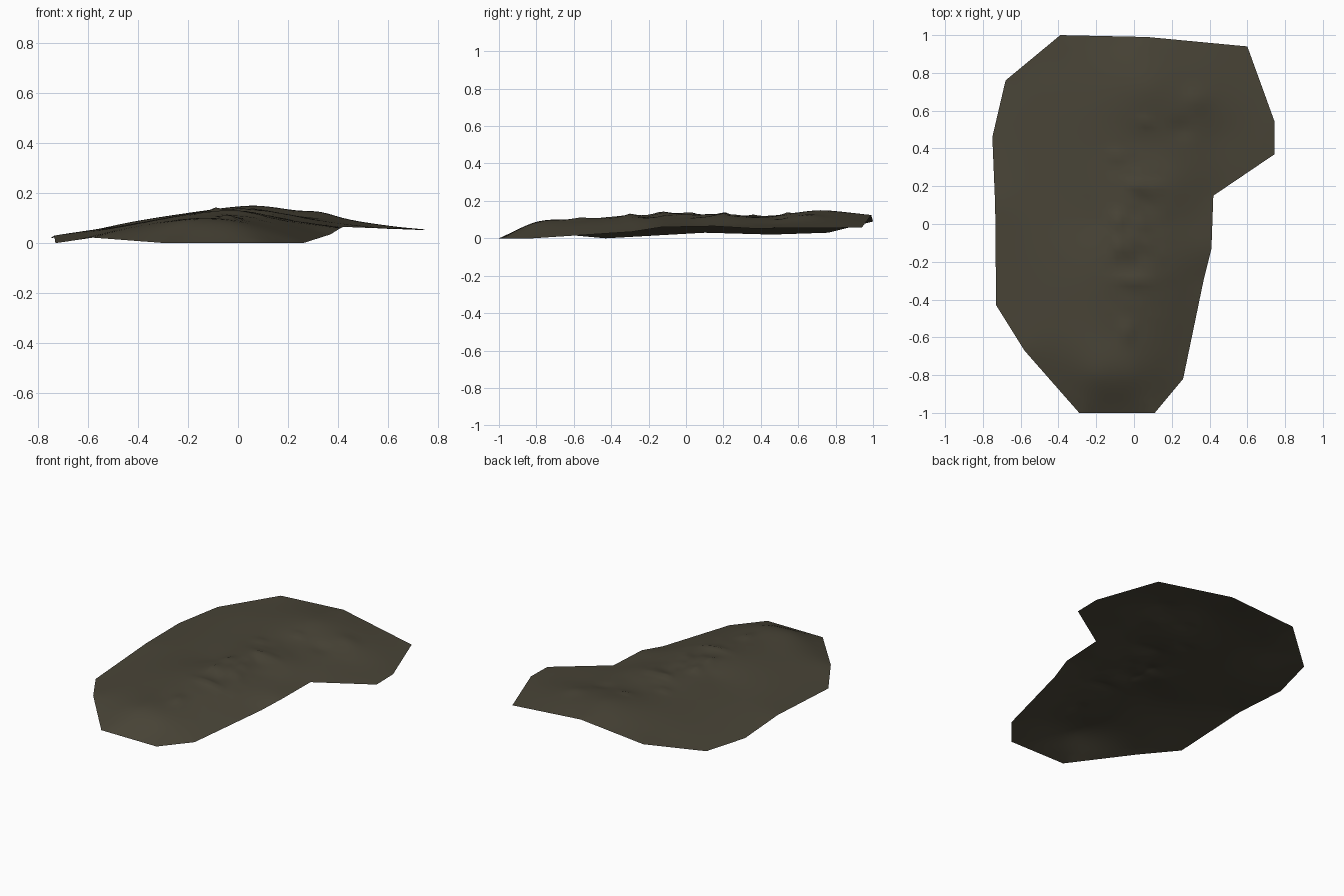
import bpy, bmesh, math
from mathutils import Vector, noise
from mathutils.geometry import delaunay_2d_cdt

if "Cube" in bpy.data.objects:
    bpy.data.objects.remove(bpy.data.objects["Cube"])

# Outer edge of the land sheet
RIM = [(-.39, 1, .09), (.07, .99, .125), (.6, .94, .057), (.745, .54, .055),
       (.745, .37, .052), (.42, .15, .065), (.41, -.13, .06), (.37, -.29, .035),
       (.26, -.82, .0), (.11, -1, .0), (-.29, -1, .0), (-.58, -.67, .022),
       (-.73, -.43, .0), (-.735, .1, .03), (-.75, .46, .02), (-.68, .76, .03)]

# Spot heights along the ridge and its slopes
SPOTS = [(-.2, -.8, .085), (-.02, -.8, .08), (-.1, -.6, .1), (-.35, -.5, .08),
         (-.57, .2, .055), (-.4, -.1, .08), (-.4, .45, .085), (-.2, 0, .105),
         (-.09, -.28, .125), (-.1, -.05, .13), (0, .2, .13), (.15, 0, .105),
         (.15, -.25, .1), (.15, -.5, .075), (.2, .2, .115), (.3, 0, .08),
         (.07, .4, .115), (.07, .72, .15), (.26, .72, .125), (.35, .6, .11),
         (.45, .48, .08), (.6, .65, .07), (-.2, .75, .12), (-.45, .7, .08)]

# Crags and hollows: position, half sizes, height
CRAGS = [(-.09, .02, .03, .05, .012), (-.09, -.13, .025, .05, .013),
         (0, .2, .05, .02, .012), (.1, .2, .05, .02, .01),
         (.05, .1, .06, .06, -.012), (0, -.2, .08, .05, -.012),
         (0, -.29, .1, .018, .012), (-.04, -.57, .04, .06, .012),
         (.06, .54, .04, .02, .008), (.33, .66, .07, .06, .01),
         (.25, .5, .06, .05, -.01), (-.09, .36, .05, .03, .008)]


def split_rim(step):
    pts = []
    for a, b in zip(RIM, RIM[1:] + RIM[:1]):
        a, b = Vector(a), Vector(b)
        n = max(1, round((b - a).length / step))
        pts += [a.lerp(b, i / n) for i in range(n)]
    return pts


def kernel(a, b):
    d = (a.xy - b.xy).length_squared
    return d * math.log(d) if d > 1e-12 else 0.0


def solve(m):
    # Elimination with pivoting on an augmented matrix
    n = len(m)
    for c in range(n):
        p = max(range(c, n), key=lambda r: abs(m[r][c]))
        m[c], m[p] = m[p], m[c]
        for r in range(c + 1, n):
            f = m[r][c] / m[c][c]
            if f:
                m[r] = [u - f * v for u, v in zip(m[r], m[c])]
    x = [0.0] * n
    for r in reversed(range(n)):
        x[r] = (m[r][n] - sum(m[r][k] * x[k] for k in range(r + 1, n))) / m[r][r]
    return x


# Smooth thin-plate surface through the rim and spot heights
knots = split_rim(.13) + [Vector(s) for s in SPOTS]
rows = [[kernel(a, b) for b in knots] + [1, a.x, a.y, a.z] for a in knots]
rows += [[f(k) for k in knots] + [0] * 4
         for f in (lambda k: 1, lambda k: k.x, lambda k: k.y)]
weights = solve(rows)


def height(p):
    c, cx, cy = weights[-3:]
    z = c + cx * p.x + cy * p.y
    z += sum(w * kernel(p, k) for w, k in zip(weights, knots))
    for x, y, rx, ry, h in CRAGS:
        z += h * math.exp(-((p.x - x) / rx) ** 2 - ((p.y - y) / ry) ** 2)
    # Broken rock along the ridge line
    rough = math.exp(-((p.x - .02) / .14) ** 2 - ((p.y + .05) / .4) ** 2)
    z += .008 * rough * noise.noise(Vector((p.x, p.y, 0)) * 14)
    return min(max(z, 0), .153)


# Triangulate rim and interior grid
rim = split_rim(.06)
step = .03
grid = [Vector((i * step, j * step, 0)) for i in range(-24, 25) for j in range(-33, 34)]
grid = [g for g in grid if min((g.xy - r.xy).length for r in rim) > .035]
flat = [p.xy for p in rim + grid]
verts, _, faces, origin, _, _ = delaunay_2d_cdt(
    flat, [], [list(range(len(rim)))], 1, 1e-6)

bm = bmesh.new()
points = []
for v, src in zip(verts, origin):
    edge = [i for i in src if i < len(rim)]
    z = rim[edge[0]].z if edge else height(v.to_3d())
    points.append(bm.verts.new((v.x, v.y, z)))
for f in faces:
    bm.faces.new([points[i] for i in f])
bmesh.ops.delete(bm, geom=[v for v in bm.verts if not v.link_faces], context='VERTS')
for f in bm.faces:
    f.normal_update()
    if f.normal.z < 0:
        f.normal_flip()

mesh = bpy.data.meshes.new("hill_terrain")
bm.to_mesh(mesh)
bm.free()
hill = bpy.data.objects.new("hill_terrain", mesh)
bpy.context.collection.objects.link(hill)

# Dark earth colour
earth = bpy.data.materials.new("dark_olive_earth")
earth.use_nodes = True
colour = (.066, .058, .038, 1)
earth.diffuse_color = colour
shader = earth.node_tree.nodes["Principled BSDF"]
shader.inputs["Base Color"].default_value = colour
shader.inputs["Roughness"].default_value = .9
mesh.materials.append(earth)

bpy.context.view_layer.objects.active = hill
hill.select_set(True)
bpy.ops.object.shade_smooth_by_angle(angle=math.radians(40))
